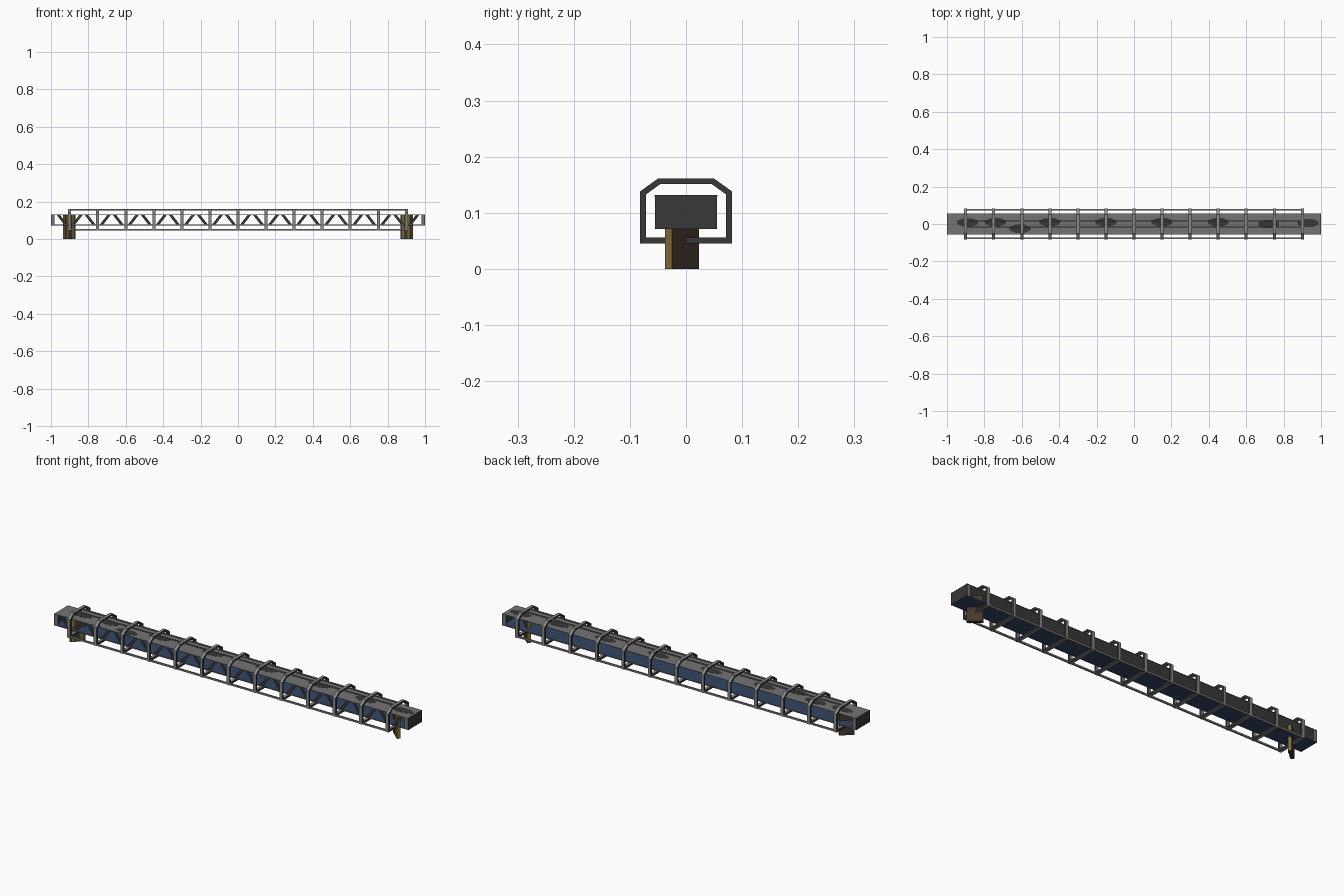
import bpy, bmesh, math
from mathutils import Matrix

if "Cube" in bpy.data.objects:
    bpy.data.objects.remove(bpy.data.objects["Cube"])


def mat(name, c):
    m = bpy.data.materials.new(name)
    m.diffuse_color = (*c, 1)
    m.use_nodes = True
    m.node_tree.nodes["Principled BSDF"].inputs["Base Color"].default_value = m.diffuse_color
    return m


GREY = mat("steel grey", (0.175, 0.175, 0.175))
LIGHT = mat("light steel", (0.25, 0.25, 0.245))
DARK = mat("dark steel", (0.04, 0.04, 0.04))
BLUE = mat("floor blue", (0.032, 0.058, 0.125))
BROWN = mat("pillar brown", (0.06, 0.041, 0.025))
OCHRE = mat("pillar ochre", (0.23, 0.16, 0.045))


def finish(bm, name, *mats):
    bmesh.ops.recalc_face_normals(bm, faces=bm.faces)
    me = bpy.data.meshes.new(name)
    bm.to_mesh(me)
    bm.free()
    for m in mats:
        me.materials.append(m)
    ob = bpy.data.objects.new(name, me)
    bpy.context.collection.objects.link(ob)
    return ob


def add_prism(bm, pts, offset):
    vs = [bm.verts.new(p) for p in pts]
    f = bm.faces.new(vs)
    r = bmesh.ops.extrude_face_region(bm, geom=[f])
    bmesh.ops.translate(bm, vec=offset,
                        verts=[g for g in r["geom"] if isinstance(g, bmesh.types.BMVert)])


def add_box(bm, x0, x1, y0, y1, z0, z1):
    add_prism(bm, [(x0, y0, z0), (x1, y0, z0), (x1, y1, z0), (x0, y1, z0)], (0, 0, z1 - z0))


def boxes(name, m, *bs):
    bm = bmesh.new()
    for b in bs:
        add_box(bm, *b)
    return finish(bm, name, m)


# Walkway tube: roof, floor, edge strips, end walls and end posts
boxes("roof", GREY, (-0.998, 0.998, -0.056, 0.056, 0.129, 0.1315))
boxes("floor", BLUE, (-0.998, 0.998, -0.053, 0.053, 0.072, 0.076))
boxes("floor_edges", GREY, *[(-0.998, 0.998, y - 0.001, y + 0.001, 0.072, 0.077) for y in (-0.054, 0.054)])
for s, n in ((-1, "left"), (1, "right")):
    a, b = sorted((s, s * 0.998))
    boxes(n + "_end_wall", DARK, (a, b, -0.055, 0.055, 0.071, 0.1314))
    c, d = sorted((s * 0.998, s * 0.98))
    boxes(n + "_end_posts", GREY,
          *[(c, d, y - 0.003, y + 0.003, 0.072, 0.129) for y in (-0.052, 0.052)])

# Front truss: diagonals rising away from every ring
RINGS = [-0.9 + 0.15 * i for i in range(13)]
bm = bmesh.new()
for x in RINGS:
    for s in (-1, 1):
        a, b, w = x + s * 0.01, x + s * 0.052, s * 0.018
        add_prism(bm, [(a, -0.053, 0.075), (a + w, -0.053, 0.075), (b + w, -0.053, 0.129), (b, -0.053, 0.129)],
                  (0, 0.002, 0))
finish(bm, "front_truss_diagonals", DARK)

# Outer rings with chamfered top corners: light rims, dark faces along x
OUT = [(-0.082, 0.045), (0.082, 0.045), (0.082, 0.138), (0.05, 0.161), (-0.05, 0.161), (-0.082, 0.138)]
INN = [(-0.071, 0.056), (0.071, 0.056), (0.071, 0.133), (0.046, 0.151), (-0.046, 0.151), (-0.071, 0.133)]
bm = bmesh.new()
for x in RINGS:
    rows = [[bm.verts.new((x + dx, y, z)) for y, z in p]
            for dx, p in ((-0.008, OUT), (0.008, OUT), (0.008, INN), (-0.008, INN))]
    for k in range(4):
        p, q = rows[k], rows[(k + 1) % 4]
        for i in range(6):
            j = (i + 1) % 6
            f = bm.faces.new((p[i], p[j], q[j], q[i]))
            f.material_index = k % 2
finish(bm, "ring_frames", LIGHT, DARK)

# Long rails joining the rings
boxes("lower_rails", LIGHT, *[(-0.9, 0.9, y - 0.004, y + 0.004, 0.046, 0.054) for y in (-0.077, 0.077)])
boxes("top_rails", GREY, *[(-0.9, 0.9, y - 0.003, y + 0.003, 0.153, 0.159) for y in (-0.017, 0.017)])

# Dark worn patches on the roof
bm = bmesh.new()
for x, y in ((-0.89, 0.008), (-0.74, 0.01), (-0.61, -0.025), (-0.45, 0.01), (-0.15, 0.01),
             (0.15, 0.01), (0.45, 0.01), (0.72, 0.0), (0.93, 0.005)):
    pts = [(x + 0.06 * math.cos(t * math.pi / 4 + 0.39), y + 0.024 * math.sin(t * math.pi / 4 + 0.39), 0.131)
           for t in range(8)]
    add_prism(bm, pts, (0, 0, 0.001))
finish(bm, "roof_patches", DARK)

# Support pillars: slabs turned diagonally, ochre ends and ochre ribs on the front
for s, n in ((-1, "left"), (1, "right")):
    turn = Matrix.Translation((s * 0.903, -0.007, 0)) @ Matrix.Rotation(-s * math.radians(41), 4, "Z")
    bm = bmesh.new()
    add_box(bm, -0.0365, 0.0365, -0.0085, 0.0085, 0, 0.129)
    bm.normal_update()
    for f in bm.faces:
        f.material_index = int(abs(f.normal.x) > 0.5)
    bm.transform(turn)
    finish(bm, n + "_pillar", BROWN, OCHRE)
    ribs = boxes(n + "_pillar_ribs", OCHRE,
                 *[(d - 0.006, d + 0.006, -0.0095, -0.008, 0, 0.129) for d in (-0.02, 0.02)])
    ribs.data.transform(turn)
